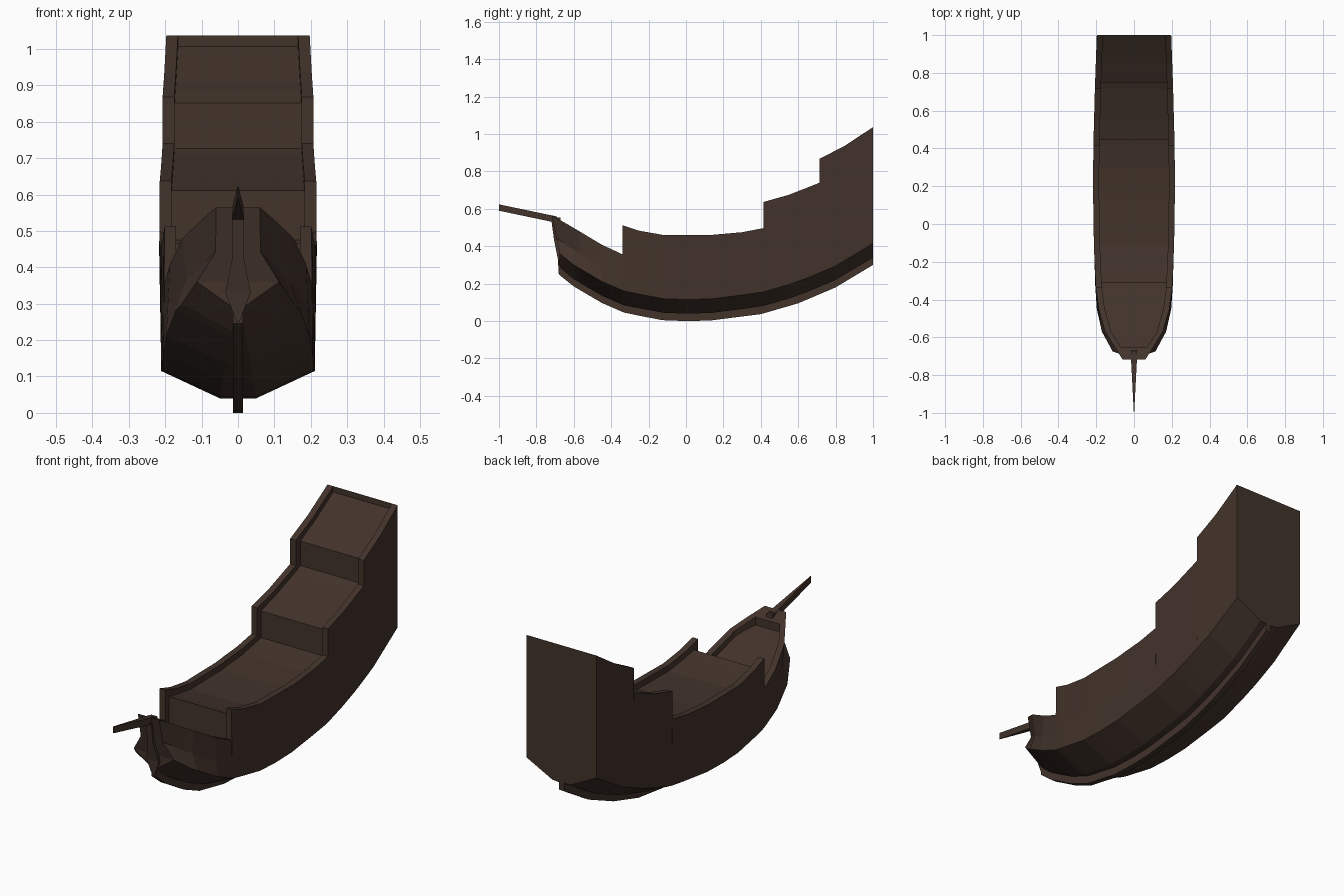
import bpy, bmesh

if "Cube" in bpy.data.objects:
    bpy.data.objects.remove(bpy.data.objects["Cube"])

mat = bpy.data.materials.new("dark_wood")
mat.diffuse_color = (0.055, 0.033, 0.024, 1)
mat.use_nodes = True
mat.node_tree.nodes["Principled BSDF"].inputs["Base Color"].default_value = mat.diffuse_color


def lerp(table, y):
    if y <= table[0][0]:
        return table[0][1]
    for (a, u), (b, v) in zip(table, table[1:]):
        if y <= b:
            return u + (v - u) * (y - a) / (b - a)
    return table[-1][1]


def loft(name, rings):
    """Skin closed rings of equal length; rings are mirror-symmetric so ends cap as strips."""
    bm = bmesh.new()
    vs = [[bm.verts.new(p) for p in r] for r in rings]
    n = len(rings[0])
    for a, b in zip(vs, vs[1:]):
        for i in range(n):
            j = (i + 1) % n
            bm.faces.new((a[i], a[j], b[j], b[i]))
    for r in (vs[0], vs[-1]):
        for i in range(n // 2 - 1):
            bm.faces.new((r[i], r[i + 1], r[n - 2 - i], r[n - 1 - i]))
    bmesh.ops.remove_doubles(bm, verts=bm.verts, dist=1e-5)
    bmesh.ops.dissolve_degenerate(bm, edges=bm.edges, dist=1e-5)
    bmesh.ops.recalc_face_normals(bm, faces=bm.faces)
    me = bpy.data.meshes.new(name)
    bm.to_mesh(me)
    bm.free()
    me.materials.append(mat)
    ob = bpy.data.objects.new(name, me)
    bpy.context.collection.objects.link(ob)
    return ob


def mirrored(half):
    return half + [(-x, y, z) for x, y, z in reversed(half)]


# Hull lines along the length
rail_w = [(-.675, .06), (-.655, .10), (-.57, .153), (-.45, .187), (-.34, .202),
          (-.1, .213), (.2, .217), (.42, .215), (.72, .207), (1, .197)]
chine_w = [(-.675, .113), (-.57, .17), (-.45, .197), (-.3, .207), (0, .211),
           (.4, .211), (.72, .205), (1, .196)]
chine_z = [(-.675, .36), (-.6, .30), (-.45, .212), (-.33, .16), (-.13, .12), (0, .115),
           (.13, .118), (.4, .152), (.6, .21), (.8, .295), (1, .415)]
pull = [(-.675, .03), (-.57, .02), (-.45, 0)]
bottom_w = [(-.675, .008), (-.5, .03), (-.2, .05), (1, .05)]

# Stepped rail levels, lowest forward section first
bow = [(-.675, .565), (-.655, .53), (-.57, .48), (-.45, .408), (-.34, .357), (-.31, .35)]
waist = [(-.34, .512), (-.25, .483), (-.12, .46), (.13, .46), (.3, .475), (.415, .497), (.445, .505)]
quarter = [(.415, .637), (.55, .675), (.715, .74), (.75, .757)]
poop = [(.715, .868), (.85, .938), (1, 1.037)]
levels = [bow, waist, quarter, poop]
starts = [-.34, .415, .715]


def station(y, rail, deck):
    dy = -.043 if y == -.675 else 0
    w, c, z = lerp(rail_w, y), lerp(chine_w, y), lerp(chine_z, y)
    mz = rail + (z - rail) * .6
    mx = w + (c - w) * .6 - lerp(pull, y)
    return mirrored([(w - .032, y + dy, deck), (w - .032, y + dy, rail), (w, y + dy, rail),
                     (mx, y + dy * .4, mz), (c, y, z), (lerp(bottom_w, y), y, z - .075)])


# Hull with rails and sunken decks; each deck step sits just behind its rail step
rings = []
ys = sorted({y for lv in levels for y, _ in lv} | {-.6, 0.0, .2, .65, .8, .92})
for y in ys:
    hi = sum(y >= s - 1e-6 for s in starts)
    rail = lerp(levels[hi], y)
    if y in starts:
        low = lerp(levels[hi - 1], y)
        rings += [station(y, low, low - .03), station(y, rail, low - .03)]
    elif y in (-.31, .445, .75):
        rings += [station(y, rail, lerp(levels[hi - 1], y) - .03), station(y, rail, rail - .035)]
    elif y == -.675:
        rings.append(station(y, rail, rail))
    elif y == -.655:
        rings += [station(y, rail, rail), station(y, rail, rail - .04)]
    else:
        rings.append(station(y, rail, rail - .03))
loft("hull", rings)

# Keel strip following the bottom curve
keel = []
for y in [-.675, -.6, -.52, -.45, -.33, -.23, -.13, 0, .13, .27, .4, .5, .6, .7, .8, .9, 1]:
    b = lerp(chine_z, y) - .075
    keel.append(mirrored([(.014, y, b + .02), (.014, y, b - .04)]))
loft("keel", keel)

# Stem post down the middle of the bow
stem = [(.017, -.722, .555), (.015, -.705, .43), (.035, -.685, .33), (.004, -.68, .25)]
loft("stem_post", [mirrored([(w, y, z), (w, y + .05, z)]) for w, y, z in stem])

# Bowsprit tapering to a point
loft("bowsprit", [mirrored([(w, y, z + .017), (w, y, z - .017)])
                  for w, y, z in [(.017, -.69, .542), (.001, -1, .607)]])
